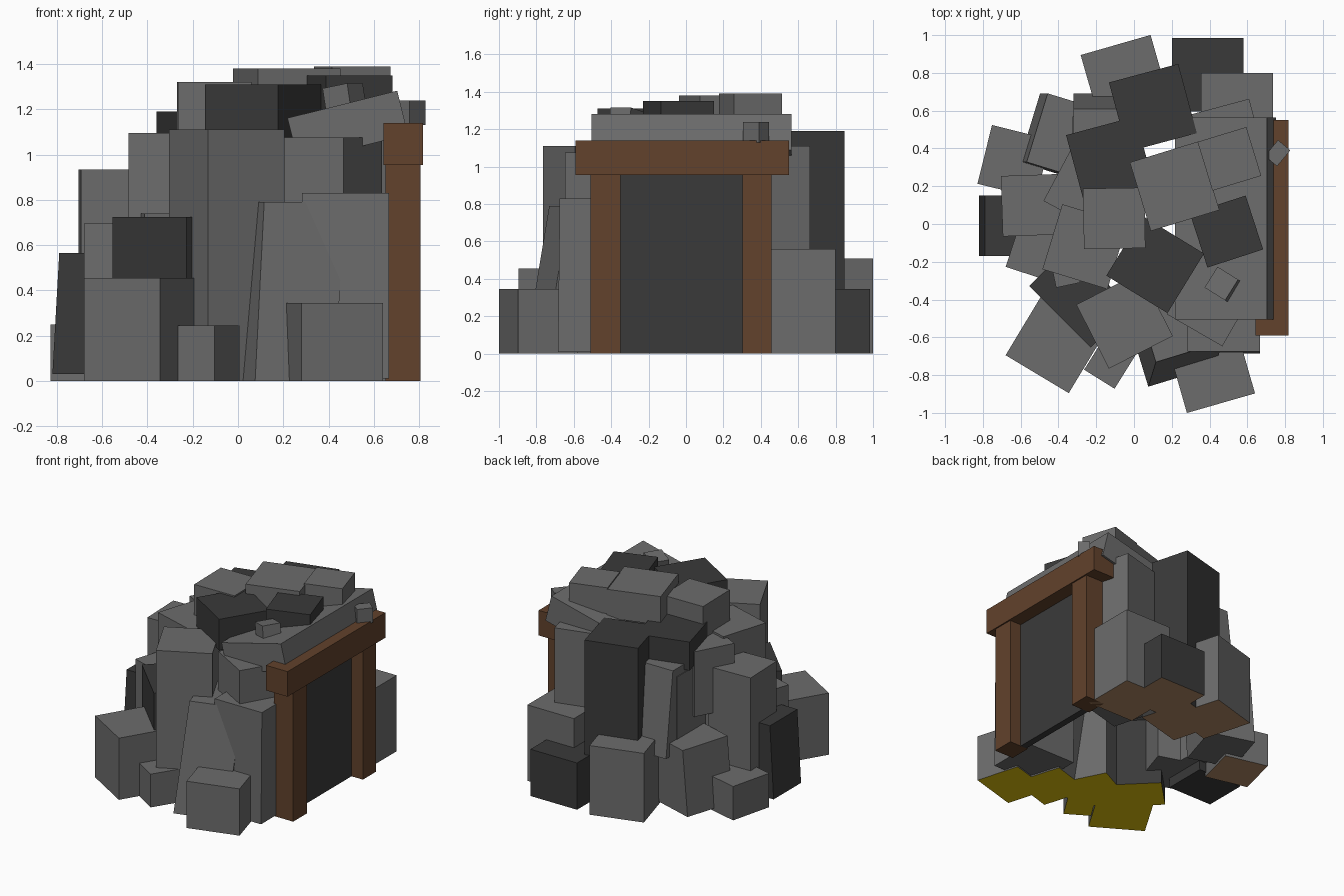
import bpy, bmesh, math
from mathutils import Matrix, Vector

if "Cube" in bpy.data.objects:
    bpy.data.objects.remove(bpy.data.objects["Cube"])


def material(name, rgb):
    m = bpy.data.materials.new(name)
    m.diffuse_color = (*rgb, 1)
    m.use_nodes = True
    m.node_tree.nodes["Principled BSDF"].inputs["Base Color"].default_value = m.diffuse_color
    return m


GREY = material("grey stone", (0.15, 0.15, 0.15))
DARK = material("dark stone", (0.042, 0.042, 0.042))
WOOD = material("brown timber", (0.122, 0.054, 0.025))
OCHRE = material("ochre underside", (0.74, 0.54, 0.004))
EARTH = material("earth underside", (0.44, 0.25, 0.13))


def block(name, x, y, sx, sy, rot, z0, z1, mat=GREY, lean=(0, 0), tilt=0, under=None):
    """Box turned about z; lean slides its top, tilt pitches it about y, under colours its base."""
    bm = bmesh.new()
    bmesh.ops.create_cube(bm, size=1)
    h = z1 - z0
    bmesh.ops.scale(bm, vec=(sx, sy, h), verts=bm.verts)
    turn = Matrix.Rotation(math.radians(rot), 4, 'Z') @ Matrix.Rotation(math.radians(tilt), 4, 'Y')
    for v in bm.verts:
        top = v.co.z > 0
        v.co = turn @ v.co + Vector((x, y, (z0 + z1) / 2))
        if top:
            v.co.x += lean[0]
            v.co.y += lean[1]
    bm.normal_update()
    if under:
        for f in bm.faces:
            if f.normal.z < -0.9:
                f.material_index = 1
    me = bpy.data.meshes.new(name)
    bm.to_mesh(me)
    bm.free()
    me.materials.append(mat)
    if under:
        me.materials.append(under)
    ob = bpy.data.objects.new(name, me)
    bpy.context.collection.objects.link(ob)
    return ob


# Low outer boulders resting on the ground
block("front_right_boulder", .415, -.79, .375, .33, 16, 0, .345, under=OCHRE)
block("front_small_boulder", -.12, -.72, .19, .24, -32, 0, .245, under=OCHRE)
block("front_left_boulder", -.412, -.628, .39, .39, -31, 0, .455, under=OCHRE)
block("back_boulder", -.045, .765, .385, .38, 16, 0, .51, under=EARTH)
block("back_dark_boulder", .39, .79, .38, .39, 0, 0, .345, DARK, under=EARTH)
block("back_right_boulder", .545, .6, .38, .4, 0, 0, .56, under=EARTH)
block("left_back_boulder", -.635, .33, .32, .32, -14, 0, .25, under=EARTH)
block("left_dark_boulder", -.64, -.01, .36, .32, 0, .03, .565, DARK, lean=(.03, 0))
block("left_back_step", -.39, .46, .34, .38, -17, 0.02, .5, lean=(.04, 0))

# Tall wall stones
block("front_leaning_stone", .2, -.635, .37, .36, 17, 0, .79, lean=(.04, .13), under=OCHRE)
block("front_right_stone", .475, -.495, .385, .38, 0, 0.01, .83, lean=(0, .01))
block("front_tall_stone", -.05, -.51, .38, .38, 27, 0, 1.11, under=OCHRE)
block("front_shoulder_stone", .405, -.415, .34, .34, -30, .5, 1.075)
block("front_left_dark_stone", -.285, -.385, .46, .3, -45, 0, .725, DARK, under=OCHRE)
block("left_front_stone", -.44, -.105, .38, .38, -18, 0.1, .695)
block("left_tall_stone", -.53, .1, .34, .32, 2, .1, .935)
block("left_upper_stone_a", -.25, .17, .36, .3, -28, .6, 1.08)
block("left_upper_stone_b", -.26, -.12, .36, .36, -17, .5, 1.095)
block("back_left_stone_a", -.16, .4, .33, .34, 0, .2, .96)
block("back_left_stone_b", -.16, .54, .32, .3, 0, .4, 1.02, lean=(0, -.08))
block("back_tall_dark_stone", .1, .615, .38, .38, 15, 0, 1.19, DARK, under=EARTH)
block("back_right_tall_stone", .475, .43, .38, .38, 15, 0.05, 1.11)

# Cap stones
block("cap_dark_back", -.127, .336, .38, .38, 15, .98, 1.19, DARK)
block("cap_grey_left", -.105, .03, .325, .32, 1, 1.05, 1.32)
block("cap_dark_front", .112, -.215, .38, .37, -31.5, 1.08, 1.31, DARK)
block("cap_dark_right", .49, -.04, .31, .3, 18, 1.15, 1.35, DARK)
block("cap_grey_top_a", .215, .2, .38, .38, 17, 1.17, 1.38)
block("cap_grey_top_b", .505, .345, .27, .27, 17, 1.2, 1.39)
block("roof_slab", .485, .03, .5, 1.07, 0, 1.025, 1.225, tilt=-14)

# Loose pebbles
block("pebble_roof", .47, -.32, .13, .13, -32, 1.2, 1.305, tilt=-10)
block("pebble_lintel", .76, .375, .085, .11, -40, 1.13, 1.24)
block("pebble_left", -.36, -.27, .13, .11, 12, .62, .74)

# Timber doorway
block("front_post", .73, -.43, .155, .16, 0, 0, .96, WOOD)
block("back_post", .73, .38, .155, .155, 0, 0, .96, WOOD)
block("lintel", .73, -.02, .175, 1.14, 0, .955, 1.14, WOOD)

# Dark tunnel mouth
block("tunnel_mouth", .69, -.025, .05, .68, 0, 0, .96, DARK)
